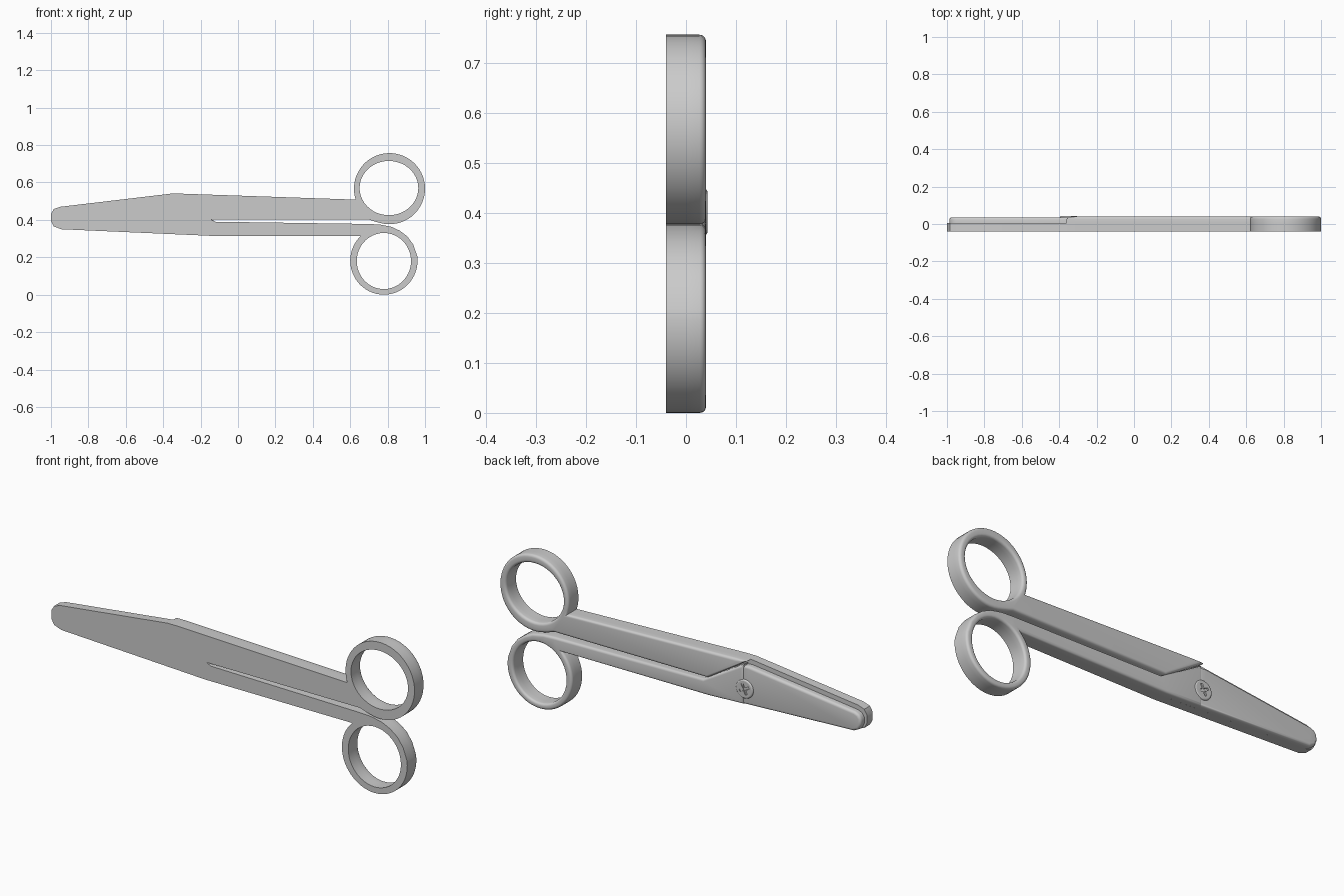
import bpy, bmesh
from math import sin, cos, radians, pi
from mathutils import Vector

if "Cube" in bpy.data.objects:
    bpy.data.objects.remove(bpy.data.objects["Cube"])


def arc(cx, cz, rx, rz, a0, a1, n):
    return [(cx + rx * cos(radians(a0 + (a1 - a0) * i / n)),
             cz + rz * sin(radians(a0 + (a1 - a0) * i / n))) for i in range(n + 1)]


def inset(loop, d):
    # mitred offset towards the left of the travel direction
    out = []
    for i, p in enumerate(loop):
        p, a, b = Vector(p), Vector(loop[i - 1]), Vector(loop[(i + 1) % len(loop)])
        e, f = (p - a).normalized(), (b - p).normalized()
        n1, n2 = Vector((-e.y, e.x)), Vector((-f.y, f.x))
        out.append(p + (n1 + n2) * d / max(0.15, 1 + n1.dot(n2)))
    return out


def smooth(ob, angle=35):
    bpy.ops.object.select_all(action='DESELECT')
    ob.select_set(True)
    bpy.context.view_layer.objects.active = ob
    bpy.ops.object.shade_smooth_by_angle(angle=radians(angle))


def plate(name, loops, y0, y1, bevel=0.0):
    # flat plate with holes, rounded over on the +y side only
    steps = [(y0, 0.0), (y1 - bevel, 0.0)]
    if bevel:
        steps += [(y1 - bevel + bevel * sin(t), bevel * (1 - cos(t)))
                  for t in (pi / 8, pi / 4, 3 * pi / 8, pi / 2)]
    bm = bmesh.new()
    caps = [[], []]
    for loop in loops:
        rows = [[bm.verts.new((p[0], y, p[1])) for p in inset(loop, d)] for y, d in steps]
        n = len(loop)
        for r, s in zip(rows, rows[1:]):
            for i in range(n):
                j = (i + 1) % n
                bm.faces.new((r[i], r[j], s[j], s[i]))
        for k, row in enumerate((rows[0], rows[-1])):
            caps[k] += [bm.edges.get((row[i], row[(i + 1) % n])) for i in range(n)]
    for edges, ny in zip(caps, (-1, 1)):
        bmesh.ops.triangle_fill(bm, use_beauty=True, edges=edges, normal=(0, ny, 0))
    bmesh.ops.recalc_face_normals(bm, faces=bm.faces)
    me = bpy.data.meshes.new(name)
    bm.to_mesh(me)
    bm.free()
    ob = bpy.data.objects.new(name, me)
    bpy.context.collection.objects.link(ob)
    smooth(ob)
    return ob


# shared outline pieces, counter-clockwise seen from the front
tip = [(-.95, .47), (-.985, .458), (-1, .432), (-1, .393), (-.985, .365), (-.945, .35)]
bottom = [(-.15, .315)]
low_ring = arc(.78, .182, .18, .182, 133, 368, 36)
hump = [(.937, .268), (.905, .312), (.865, .342), (.82, .363), (.76, .375), (.70, .378)]
slot_low, slot_high = [(-.12, .39)], [(-.145, .402)]
neck = [(.70, .402), (.735, .39)]
top_ring = arc(.81, .567, .19, .19, 255, 558, 46)
back = [(-.30, .54), (-.36, .54)]
top_hole = arc(.807, .57, .157, .145, 360, 0, 44)[:-1]
low_hole = arc(.78, .18, .145, .15, 360, 0, 44)[:-1]

# front layer: the whole silhouette with flat face
plate("front_plate",
      [tip + bottom + low_ring + hump + slot_low + slot_high + neck + top_ring + back,
       top_hole, low_hole], -.04, .005)

# back layer: upper handle, ending on a diagonal by the pivot
plate("upper_handle", [slot_high + neck + top_ring + back, top_hole], .005, .04, .013)

# back layer: lower handle up to the pivot
plate("lower_handle",
      [[(-.345, .324), *bottom, *low_ring, *hump, *slot_low, (-.345, .522)], low_hole],
      .005, .04, .012)

# back layer: inset rear blade from pivot to tip
plate("rear_blade",
      [[(-.33, .323), (-.33, .512), (-.37, .516), (-.95, .447), (-.972, .438), (-.985, .42),
        (-.987, .392), (-.975, .365), (-.945, .35)]], .005, .036, .013)

# pivot screw with a cross recess
bpy.ops.mesh.primitive_cylinder_add(vertices=32, radius=.047, depth=.03,
                                    location=(-.35, .028, .402), rotation=(pi / 2, 0, 0))
screw = bpy.context.object
screw.name = "pivot_screw"
bev = screw.modifiers.new("rim", 'BEVEL')
bev.width, bev.segments, bev.limit_method = .007, 3, 'ANGLE'
for k in range(2):
    bpy.ops.mesh.primitive_cube_add(size=1, location=(-.35, .043, .402),
                                    rotation=(0, radians(25 + 90 * k), 0))
    cut = bpy.context.object
    cut.name = f"screw_slot_cutter_{k + 1}"
    cut.scale = (.056, .014, .012)
    cut.hide_render = True
    cut.display_type = 'WIRE'
    mod = screw.modifiers.new("slot", 'BOOLEAN')
    mod.object, mod.operation, mod.solver = cut, 'DIFFERENCE', 'EXACT'
smooth(screw)
